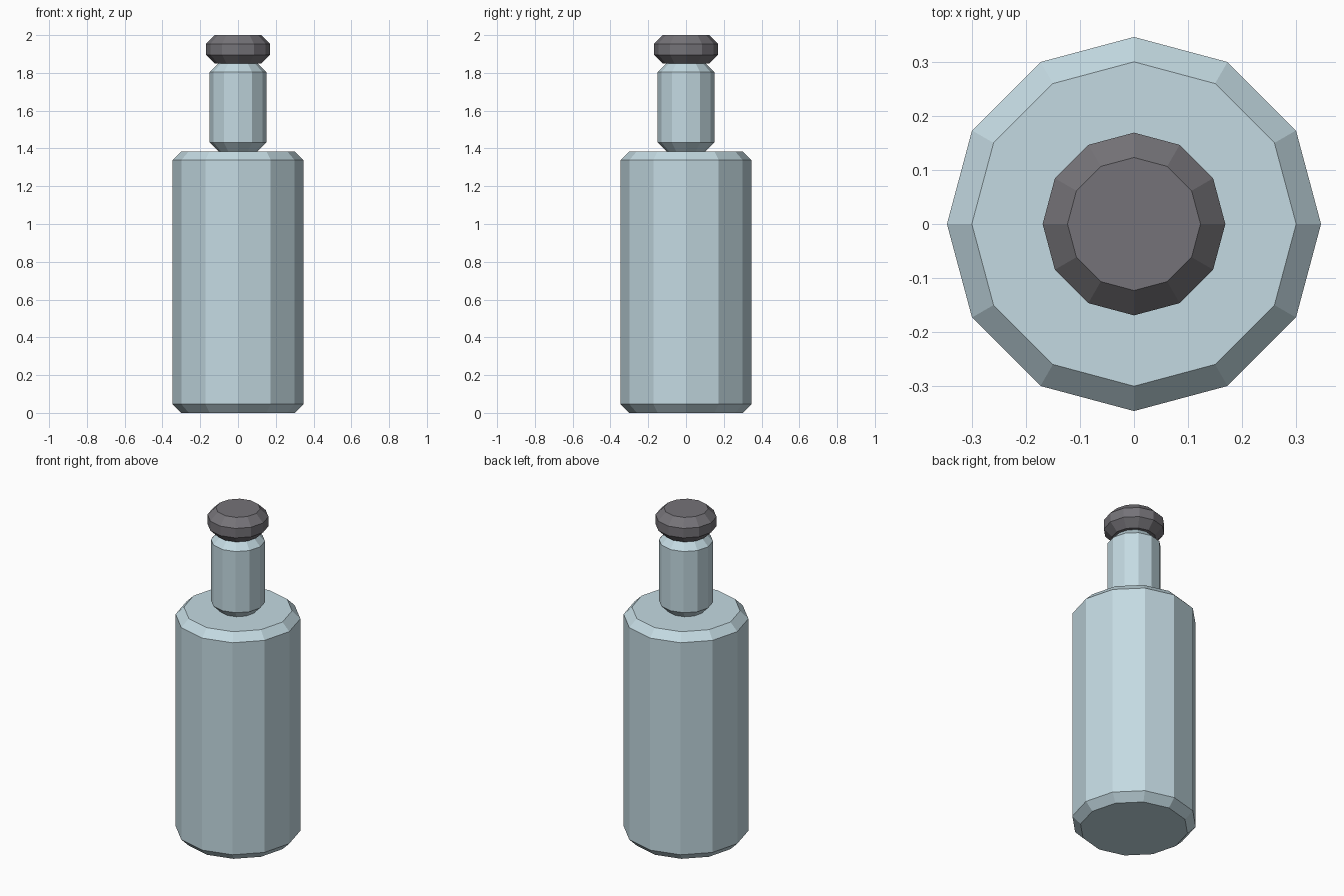
import bpy
import bmesh
from math import cos, sin, tau

SIDES = 12

cube = bpy.data.objects.get("Cube")
if cube:
    bpy.data.objects.remove(cube, do_unlink=True)


def make_material(name, rgb):
    mat = bpy.data.materials.new(name)
    mat.use_nodes = True
    mat.diffuse_color = (*rgb, 1)
    mat.node_tree.nodes["Principled BSDF"].inputs["Base Color"].default_value = (*rgb, 1)
    return mat


def chamfered_cylinder(name, bottom, top, radius, chamfer, mat):
    """Twelve-sided closed cylinder with both rims chamfered."""
    profile = [(radius - chamfer, bottom), (radius, bottom + chamfer),
               (radius, top - chamfer), (radius - chamfer, top)]
    bm = bmesh.new()
    rings = [[bm.verts.new((r * cos(tau * i / SIDES), r * sin(tau * i / SIDES), z))
              for i in range(SIDES)] for r, z in profile]
    for low, high in zip(rings, rings[1:]):
        for i in range(SIDES):
            j = (i + 1) % SIDES
            bm.faces.new((low[i], low[j], high[j], high[i]))
    bm.faces.new(rings[0][::-1])
    bm.faces.new(rings[-1])
    mesh = bpy.data.meshes.new(name)
    bm.to_mesh(mesh)
    bm.free()
    mesh.materials.append(mat)
    obj = bpy.data.objects.new(name, mesh)
    bpy.context.collection.objects.link(obj)
    return obj


glass = make_material("pale_blue_glass", (0.55, 0.70, 0.76))
dark = make_material("dark_grey_cap", (0.178, 0.171, 0.188))

# Bottle stacked from the base up
chamfered_cylinder("bottle_body", 0, 1.385, 0.346, 0.046, glass)
chamfered_cylinder("bottle_neck", 1.385, 1.85, 0.15, 0.046, glass)
chamfered_cylinder("bottle_cap", 1.85, 2.0, 0.169, 0.046, dark)
